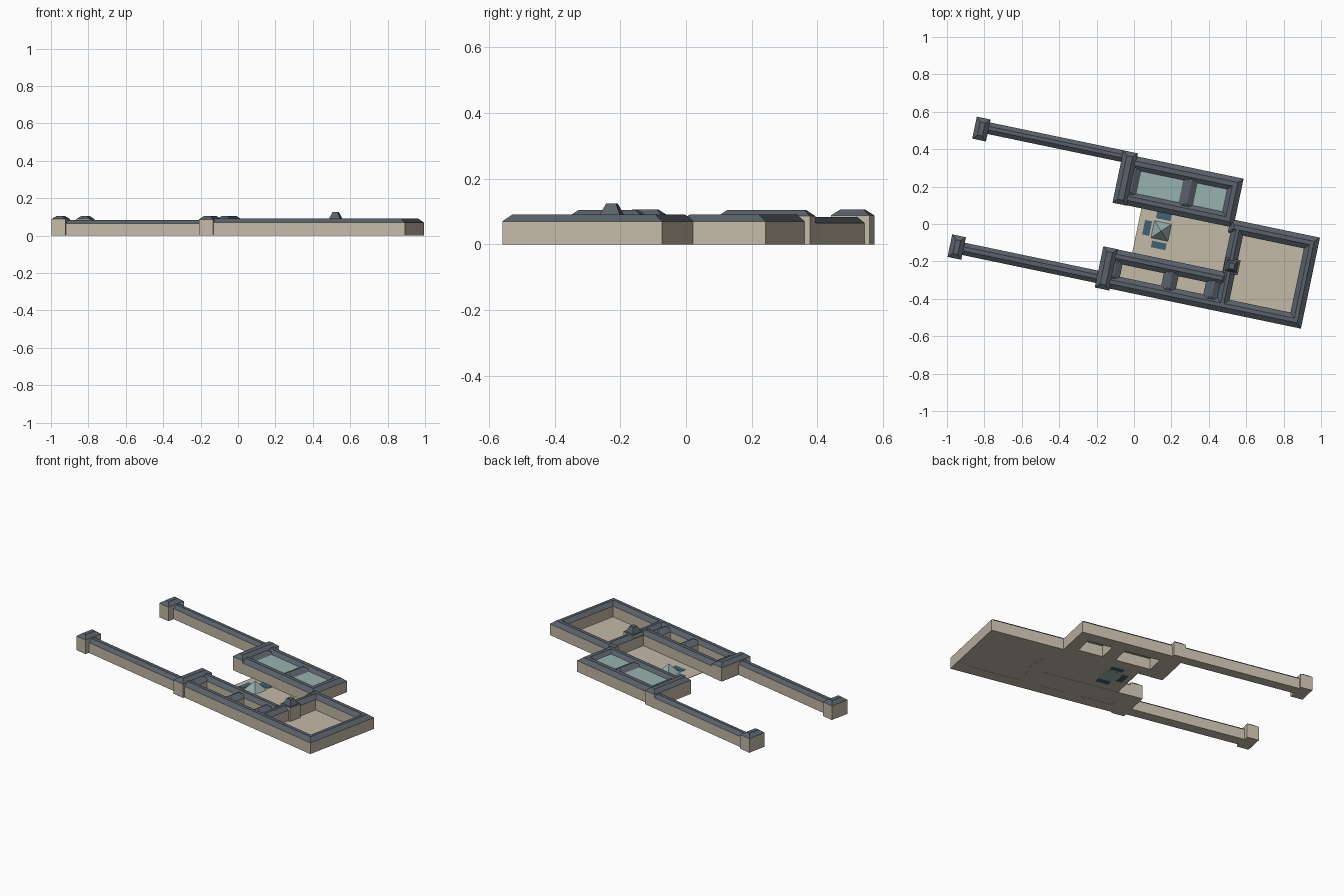
import bpy, bmesh, math
from mathutils import Matrix

cube = bpy.data.objects.get("Cube")
if cube:
    bpy.data.objects.remove(cube, do_unlink=True)

# The whole palace is turned slightly on its site
TURN = Matrix.Rotation(math.radians(-11.8), 4, 'Z')


def material(name, rgb):
    m = bpy.data.materials.new(name)
    m.use_nodes = True
    colour = (*rgb, 1)
    m.diffuse_color = colour
    m.node_tree.nodes["Principled BSDF"].inputs["Base Color"].default_value = colour
    return m


STONE = material("pale stone", (.55, .49, .39))
SLATE = material("slate roof", (.10, .12, .145))
GLASS = material("pale glass", (.31, .45, .43))
WATER = material("blue water", (.05, .12, .18))


def solid(name, rect, levels, mats):
    """Stack rectangles: levels are (height, inset); mats colour each band and the top."""
    u0, u1, v0, v1 = rect
    bm = bmesh.new()
    rings = []
    for z, i in levels:
        rings.append([bm.verts.new(p) for p in (
            (u0 + i, v0 + i, z), (u1 - i, v0 + i, z),
            (u1 - i, v1 - i, z), (u0 + i, v1 - i, z))])
    bm.faces.new(rings[0][::-1])
    top = bm.faces.new(rings[-1])
    top.material_index = len(set(mats)) - 1
    for n, (a, b) in enumerate(zip(rings, rings[1:])):
        for k in range(4):
            j = (k + 1) % 4
            f = bm.faces.new((a[k], a[j], b[j], b[k]))
            f.material_index = min(n, len(set(mats)) - 1)
    bmesh.ops.transform(bm, matrix=TURN, verts=bm.verts)
    bmesh.ops.remove_doubles(bm, verts=bm.verts, dist=1e-5)
    bmesh.ops.recalc_face_normals(bm, faces=bm.faces)
    mesh = bpy.data.meshes.new(name)
    bm.to_mesh(mesh)
    bm.free()
    for m in dict.fromkeys(mats):
        mesh.materials.append(m)
    ob = bpy.data.objects.new(name, mesh)
    bpy.context.collection.objects.link(ob)
    return ob


def range_block(name, rect, wall=.07, ridge=.091, inset=.026):
    """Stone range under a hipped slate roof with a flat ridge."""
    solid(name, rect, [(0, 0), (wall, 0), (ridge, inset)], [STONE, SLATE])


def plate(name, rect, z0, z1, mat):
    solid(name, rect, [(z0, 0), (z1, 0)], [mat])


# Long arms with end pavilions and the tall cross halls they run into
for side, arm, pavilion, hall in (
        ("north", (.311, .374), (.27, .39), (.088, .374)),
        ("south", (-.35, -.283), (-.376, -.253), (-.375, -.15))):
    range_block(side + "_arm", (-.9, -.09, *arm), .065, .083, .022)
    range_block(side + "_end_pavilion", (-.94, -.865, *pavilion), .088, .106, .024)
    range_block(side + "_cross_hall", (-.136, -.057, *hall), .086, .105, .024)

# North wing: two long ranges, cross links and glazed courts
range_block("north_wing_outer_range", (-.1, .524, .28, .357))
range_block("north_wing_inner_range", (-.1, .524, .09, .165))
range_block("north_wing_end_range", (.447, .524, .09, .357))
for n, (a, b) in enumerate(((-.09, -.016), (.208, .29))):
    range_block(f"north_wing_link_{n + 1}", (a, b, .13, .315), .07, .09, .034)
for n, (a, b) in enumerate(((-.02, .21), (.288, .45))):
    plate(f"court_glass_{n + 1}", (a, b, .16, .285), .068, .073, GLASS)

# South wing: two long ranges with open courts
range_block("south_wing_outer_range", (-.1, .988, -.365, -.292))
range_block("south_wing_inner_range", (-.1, .55, -.225, -.151))
for n, (a, b) in enumerate(((-.09, -.016), (.21, .29), (.44, .52))):
    range_block(f"south_wing_link_{n + 1}", (a, b, -.33, -.19), .07, .09, .034)

# Square court at the east end
range_block("square_court_north_range", (.5, .988, .058, .132))
range_block("square_court_east_range", (.916, .988, -.365, .132))
range_block("square_court_west_range", (.514, .583, -.365, .132))

# Clock pavilion on the square court
solid("clock_pavilion", (.517, .598, -.155, -.073),
      [(0, 0), (.09, 0), (.09, .01), (.125, .026)], [STONE, STONE, SLATE])

# Paving of the courts
plate("main_paving", (.022, .98, -.36, .12), .001, .004, STONE)
plate("south_paving", (-.1, .1, -.36, -.16), .001, .004, STONE)

# Glass pyramid and the pools on three sides
solid("glass_pyramid", (.1, .2, -.057, .043), [(0, 0), (.062, .05)], [GLASS])
for name, u, v, w, d in (("west", .073, -.006, .038, .08),
                         ("north", .148, .073, .08, .036),
                         ("south", .153, -.085, .08, .036)):
    plate(name + "_pool", (u - w / 2, u + w / 2, v - d / 2, v + d / 2), 0, .006, WATER)
